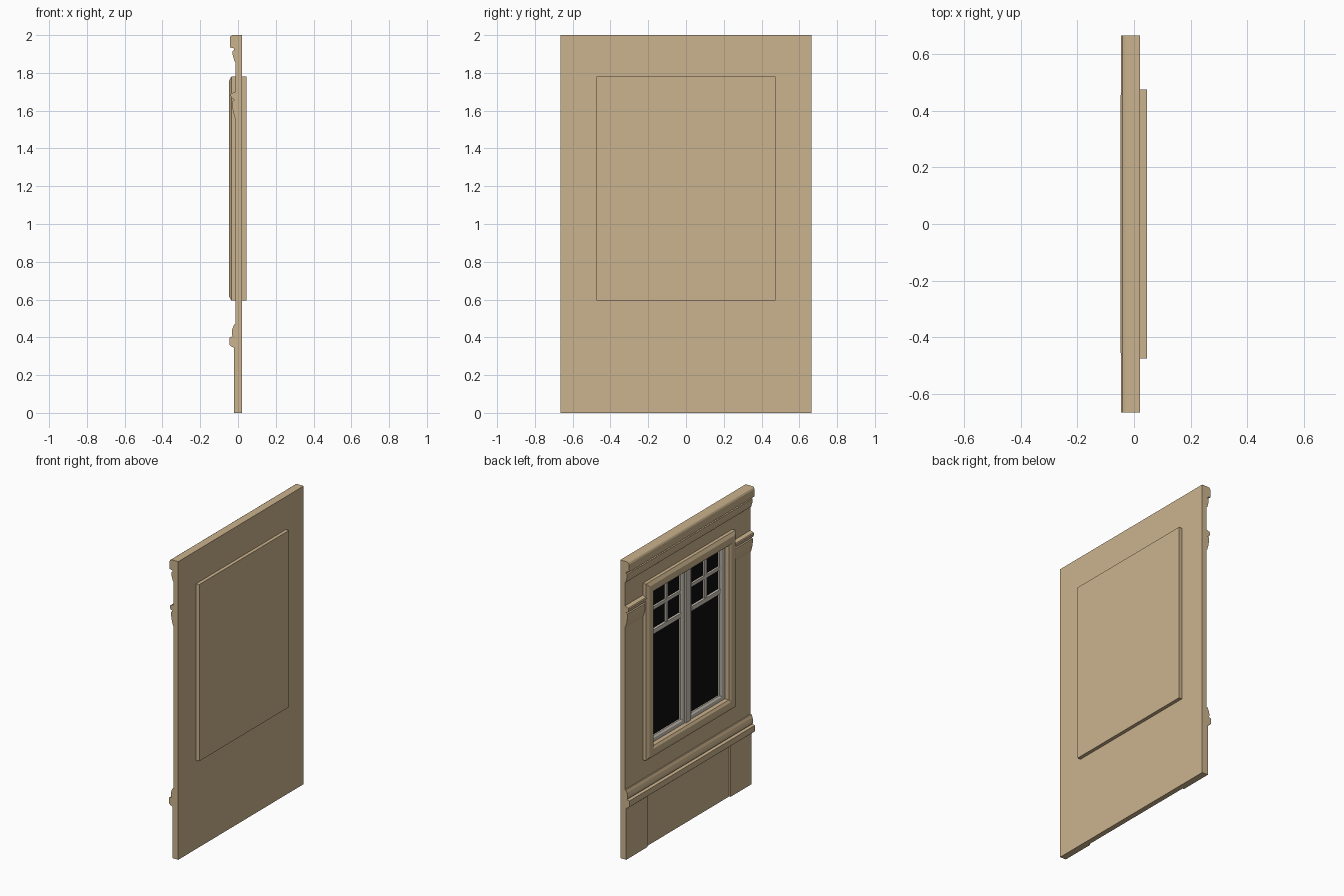
import bpy, bmesh

if "Cube" in bpy.data.objects:
    bpy.data.objects.remove(bpy.data.objects["Cube"])

def material(name, rgb):
    m = bpy.data.materials.new(name)
    m.diffuse_color = (*rgb, 1)
    m.use_nodes = True
    m.node_tree.nodes["Principled BSDF"].inputs["Base Color"].default_value = m.diffuse_color
    return m

STONE = material("tan_stone", (0.60, 0.45, 0.27))
PAINT = material("pale_paint", (0.62, 0.57, 0.50))
GLASS = material("dark_glass", (0.004, 0.004, 0.004))
W = 0.665            # half width of the wall
FACE = -0.012        # outer wall surface

def finish(name, bm, mat):
    bmesh.ops.recalc_face_normals(bm, faces=bm.faces)
    me = bpy.data.meshes.new(name)
    bm.to_mesh(me)
    bm.free()
    me.materials.append(mat)
    ob = bpy.data.objects.new(name, me)
    bpy.context.collection.objects.link(ob)
    return ob

def box(name, x, y, z, mat):
    bm = bmesh.new()
    bmesh.ops.create_cube(bm, size=1)
    for v in bm.verts:
        for i, (a, b) in enumerate((x, y, z)):
            v.co[i] = b if v.co[i] > 0 else a
    return finish(name, bm, mat)

def moulding(name, profile, y0, y1):
    """Extrude an (x, z) profile along y."""
    bm = bmesh.new()
    f = bm.faces.new([bm.verts.new((x, y0, z)) for x, z in profile])
    ext = bmesh.ops.extrude_face_region(bm, geom=[f])["geom"]
    for v in ext:
        if isinstance(v, bmesh.types.BMVert):
            v.co.y = y1
    return finish(name, bm, STONE)

def ring(name, loops, mat):
    """Closed loft through rectangles (x, y0, y1, z0, z1)."""
    bm = bmesh.new()
    vs = [[bm.verts.new((x, y, z)) for y, z in ((a, c), (b, c), (b, d), (a, d))]
          for x, a, b, c, d in loops]
    for i, cur in enumerate(vs):
        nxt = vs[(i + 1) % len(vs)]
        for k in range(4):
            j = (k + 1) % 4
            bm.faces.new((cur[k], cur[j], nxt[j], nxt[k]))
    return finish(name, bm, mat)

def inset(x, d):
    """Rectangle set in by d from the outer edge of the window."""
    return (x, -0.475 + d, 0.475 - d, 0.595 + d, 1.78 - d)

# Wall with window opening, and the raised plate closing it at the back
wall = (-W, W, 0, 2)
ring("wall", [(FACE, *wall), (0.022, *wall), inset(0.022, 0.07), inset(FACE, 0.07)], STONE)
box("back_plate", (0.014, 0.045), (-0.475, 0.475), (0.595, 1.78), STONE)

# Top cornice
moulding("top_cornice", [(FACE, 2), (-0.03, 2), (-0.038, 1.995), (-0.043, 1.985), (-0.043, 1.935),
    (-0.022, 1.93), (-0.022, 1.92), (-0.028, 1.915), (-0.028, 1.895), (-0.024, 1.88),
    (-0.018, 1.86), (FACE, 1.855)], -W, W)

# Sill course running across the wall above the plinth
moulding("sill_course", [(FACE, 0.468), (-0.02, 0.468), (-0.028, 0.45), (-0.033, 0.43), (-0.033, 0.412),
    (-0.027, 0.405), (-0.045, 0.40), (-0.045, 0.36), (-0.036, 0.352), (-0.022, 0.345), (FACE, 0.345)], -W, W)

# Side mouldings broken by the window, and plinth piers
for side, s in (("left", 1), ("right", -1)):
    moulding(side + "_capital", [(FACE, 1.70), (-0.036, 1.692), (-0.04, 1.685), (-0.036, 1.665),
        (-0.022, 1.66), (-0.022, 1.655), (-0.03, 1.65), (-0.03, 1.62), (-0.026, 1.595),
        (-0.018, 1.565), (FACE, 1.555)], s * 0.472, s * W)
    box(side + "_plinth_pier", (-0.022, FACE), tuple(sorted((s * 0.44, s * W))), (0, 0.35), STONE)

# Window surround with bevelled edges
ring("window_surround", [inset(x, d) for x, d in
    ((FACE, 0), (-0.035, 0), (-0.048, 0.022), (-0.048, 0.06), (-0.038, 0.075), (0.014, 0.075))], STONE)

# Glass and central post
box("glass", (0.010, 0.013), (-0.40, 0.40), (0.67, 1.705), GLASS)
box("central_post", (-0.016, 0.012), (-0.025, 0.025), (0.67, 1.705), PAINT)

# Two sashes with glazing bars
for side, s in (("left", 1), ("right", -1)):
    def rect(x, d):
        a, b = sorted((s * (0.022 + d * 0.8), s * (0.40 - d)))
        return (x, a, b, 0.67 + d * 0.8, 1.705 - d * 0.5)
    ring(side + "_sash", [rect(0.012, 0), rect(-0.008, 0), rect(-0.008, 0.03),
                          rect(0.0, 0.045), rect(0.012, 0.045)], PAINT)
    ys = tuple(sorted((s * 0.055, s * 0.36)))
    box(side + "_transom_bar", (-0.006, 0.012), ys, (1.39, 1.42), PAINT)
    box(side + "_upper_bar", (-0.003, 0.012), ys, (1.55, 1.572), PAINT)
    box(side + "_upright_bar", (-0.003, 0.012), (s * 0.205 - 0.011, s * 0.205 + 0.011), (1.41, 1.69), PAINT)
